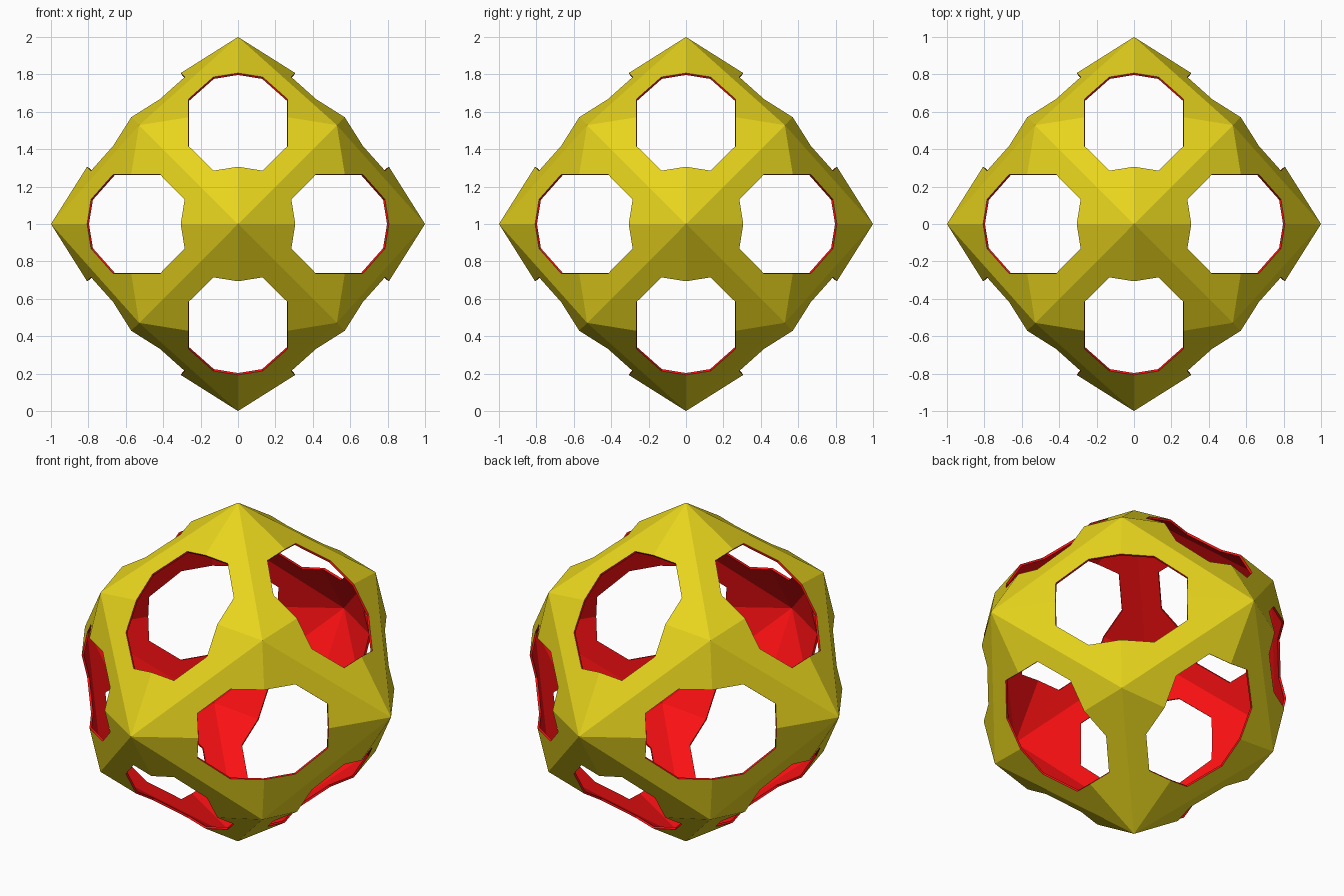
import bpy, bmesh
from math import sqrt
from itertools import permutations, product
from mathutils import Vector

if "Cube" in bpy.data.objects:
    bpy.data.objects.remove(bpy.data.objects["Cube"])

# Each 48th of the shell lies on the plane x + B*z + C*y = 1 (x largest axis)
B, C = 0.6306, 0.2612
corner = 1 / (1 + B + C)


def rim_point(u, y):
    """Point of the hole outline: u along the long diagonal, y across it."""
    d = (sqrt(2) * (1 - C * y) - (1 - B) * u) / (1 + B)
    return Vector(((d + u) / sqrt(2), y, (d - u) / sqrt(2)))


# One facet: tip, corner, then a quarter of the octagonal hole
facet = [Vector((1, 0, 0)), Vector((corner,) * 3),
         rim_point(0, 0.265), rim_point(0.177, 0.265),
         rim_point(0.354, 0.132), rim_point(0.354, 0)]


def material(name, color):
    m = bpy.data.materials.new(name)
    m.diffuse_color = color
    m.use_nodes = True
    m.node_tree.nodes["Principled BSDF"].inputs["Base Color"].default_value = m.diffuse_color
    return m


# Repeat the facet over every axis order and mirror sign
bm = bmesh.new()
for order in permutations(range(3)):
    for sign in product((1, -1), repeat=3):
        pts = [Vector([p[order[i]] * sign[i] for i in range(3)]) for p in facet]
        face = bm.faces.new([bm.verts.new(p) for p in pts])
        face.normal_update()
        if face.normal.dot(pts[0]) < 0:
            face.normal_flip()
bmesh.ops.remove_doubles(bm, verts=bm.verts, dist=0.001)
bmesh.ops.translate(bm, verts=bm.verts, vec=(0, 0, 1))

mesh = bpy.data.meshes.new("pierced_shell")
bm.to_mesh(mesh)
bm.free()
shell = bpy.data.objects.new("pierced_shell", mesh)
bpy.context.collection.objects.link(shell)

# Yellow outside, red inside and on the thin hole rims
mesh.materials.append(material("yellow_outside", (0.8, 0.66, 0.012, 1)))
mesh.materials.append(material("red_inside", (0.95, 0.005, 0.006, 1)))
wall = shell.modifiers.new("wall", 'SOLIDIFY')
wall.thickness = 0.012
wall.offset = -1
wall.material_offset = 1
wall.material_offset_rim = 1
